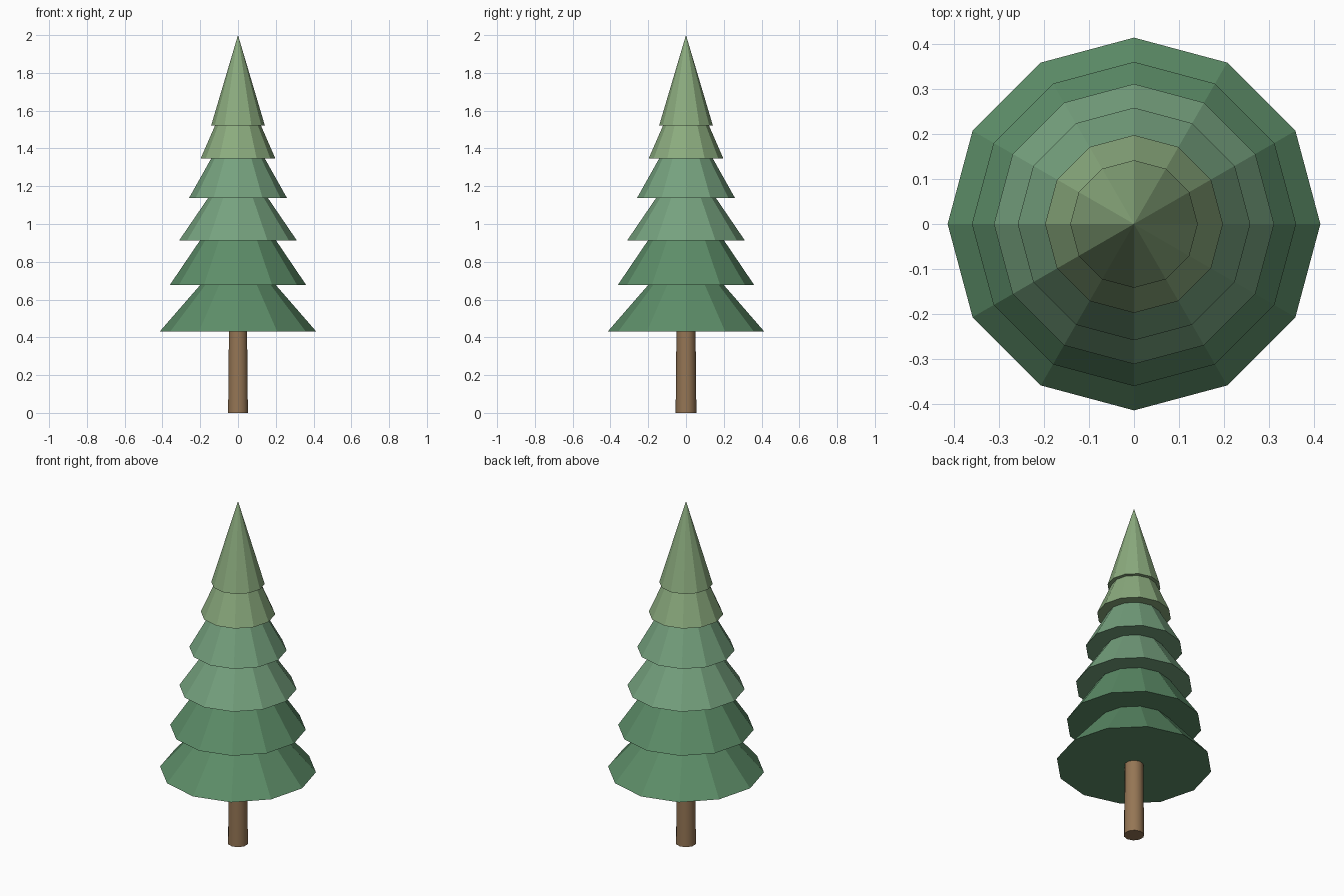
import bpy, bmesh
from mathutils import Matrix

if "Cube" in bpy.data.objects:
    bpy.data.objects.remove(bpy.data.objects["Cube"])


def material(name, rgb):
    m = bpy.data.materials.new(name)
    m.diffuse_color = (*rgb, 1)
    m.use_nodes = True
    m.node_tree.nodes["Principled BSDF"].inputs["Base Color"].default_value = m.diffuse_color
    return m


def cone(name, sides, r_bottom, r_top, z0, z1, mat):
    bm = bmesh.new()
    bmesh.ops.create_cone(bm, cap_ends=True, cap_tris=False, segments=sides,
                          radius1=r_bottom, radius2=r_top, depth=z1 - z0,
                          matrix=Matrix.Translation((0, 0, (z0 + z1) / 2)))
    bmesh.ops.remove_doubles(bm, verts=bm.verts, dist=1e-5)
    mesh = bpy.data.meshes.new(name)
    bm.to_mesh(mesh)
    bm.free()
    obj = bpy.data.objects.new(name, mesh)
    bpy.context.collection.objects.link(obj)
    mesh.materials.append(mat)
    return obj


bark = material("bark", (0.30, 0.18, 0.09))
dark = material("dark_green", (0.11, 0.27, 0.14))
mid = material("mid_green", (0.18, 0.36, 0.21))
light = material("light_green", (0.26, 0.41, 0.21))

# Trunk, slightly tapered and running up into the lowest tier
trunk = cone("trunk", 10, 0.055, 0.05, 0, 0.48, bark)
bpy.context.view_layer.objects.active = trunk
trunk.select_set(True)
bpy.ops.object.shade_smooth_by_angle(angle=0.75)

# Foliage tiers: base radius, base height, apex height, colour
tiers = [
    (0.415, 0.43, 0.907, dark),
    (0.361, 0.677, 1.21, dark),
    (0.312, 0.912, 1.37, mid),
    (0.259, 1.138, 1.60, mid),
    (0.198, 1.346, 1.80, light),
    (0.142, 1.522, 2.00, light),
]
for i, (r, z0, z1, mat) in enumerate(tiers, 1):
    cone(f"foliage_tier_{i}", 12, r, 0, z0, z1, mat)
